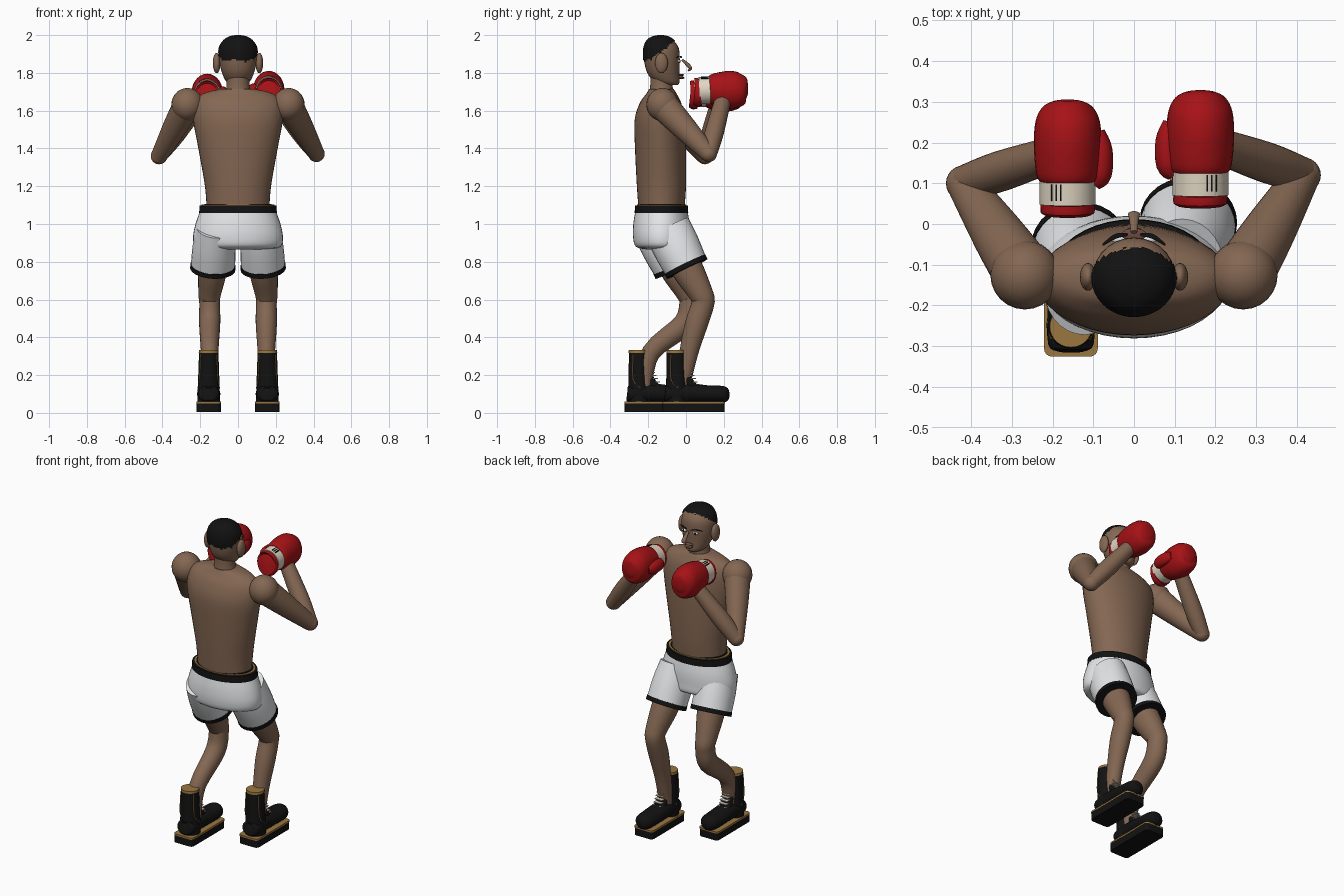
import bpy, bmesh, math, random
from mathutils import Vector

random.seed(4)
if "Cube" in bpy.data.objects:
    bpy.data.objects.remove(bpy.data.objects["Cube"], do_unlink=True)


def material(name, rgb):
    m = bpy.data.materials.new(name)
    m.use_nodes = True
    m.diffuse_color = (*rgb, 1)
    m.node_tree.nodes["Principled BSDF"].inputs["Base Color"].default_value = (*rgb, 1)
    return m


SKIN = material("brown_skin", (0.23, 0.135, 0.085))
BLACK = material("black", (0.006, 0.006, 0.006))
WHITE = material("white_satin", (0.78, 0.8, 0.81))
RED = material("red_leather", (0.38, 0.006, 0.008))
CREAM = material("cream", (0.75, 0.68, 0.55))
GOLD = material("gold_trim", (0.32, 0.18, 0.05))
LIP = material("lip_brown", (0.15, 0.07, 0.05))


def finish(name, bm, mat):
    bmesh.ops.recalc_face_normals(bm, faces=bm.faces)
    me = bpy.data.meshes.new(name)
    bm.to_mesh(me)
    bm.free()
    me.materials.append(mat)
    ob = bpy.data.objects.new(name, me)
    bpy.context.collection.objects.link(ob)
    bpy.ops.object.select_all(action='DESELECT')
    ob.select_set(True)
    bpy.context.view_layer.objects.active = ob
    bpy.ops.object.shade_smooth_by_angle(angle=math.radians(45))
    return ob


def spline(rings, steps):
    """Catmull-Rom interpolation of ring centres and radii."""
    p = [rings[0]] + list(rings) + [rings[-1]]
    out = []
    for i in range(1, len(p) - 2):
        for s in range(steps):
            t = s / steps
            out.append([0.5 * (2 * b + (c - a) * t + (2*a - 5*b + 4*c - d) * t*t
                               + (3*b - a - 3*c + d) * t**3)
                        for a, b, c, d in zip(*p[i - 1:i + 3])])
    return out + [list(rings[-1])]


def loft(name, rings, mat, steps=4, upright=False, sides=28):
    """Skin elliptical rings (x, y, z, side radius, other radius)."""
    rings = spline(rings, steps)
    bm = bmesh.new()
    loops = []
    for i, r in enumerate(rings):
        c = Vector(r[:3])
        t = Vector(rings[min(i + 1, len(rings) - 1)][:3]) - Vector(rings[max(i - 1, 0)][:3])
        t = Vector((0, 0, 1)) if upright else t.normalized()
        u = Vector((1, 0, 0))
        u = (u - t * u.dot(t)).normalized()
        v = t.cross(u)
        angles = [2 * math.pi * k / sides for k in range(sides)]
        loops.append([bm.verts.new(c + u * r[3] * math.cos(a) + v * r[4] * math.sin(a))
                      for a in angles])
    for a, b in zip(loops, loops[1:]):
        for k in range(sides):
            j = (k + 1) % sides
            bm.faces.new((a[k], a[j], b[j], b[k]))
    bm.faces.new(loops[0])
    bm.faces.new(loops[-1])
    return finish(name, bm, mat)


def ball(name, centre, radii, mat):
    bm = bmesh.new()
    bmesh.ops.create_uvsphere(bm, u_segments=24, v_segments=14, radius=1)
    bmesh.ops.scale(bm, vec=radii, verts=bm.verts)
    bmesh.ops.translate(bm, vec=centre, verts=bm.verts)
    return finish(name, bm, mat)


def box(name, centre, size, mat, round_corners=0):
    bm = bmesh.new()
    bmesh.ops.create_cube(bm, size=1)
    bmesh.ops.scale(bm, vec=size, verts=bm.verts)
    bmesh.ops.translate(bm, vec=centre, verts=bm.verts)
    if round_corners:
        upright = [e for e in bm.edges if abs(e.verts[0].co.z - e.verts[1].co.z) > 0.001]
        bmesh.ops.bevel(bm, geom=upright, offset=round_corners, segments=4,
                        affect='EDGES', profile=0.5)
    return finish(name, bm, mat)


def stack(rows):
    return [(0, y, z, rx, ry) for z, rx, ry, y in rows]


# Torso and neck
loft("torso", stack([(1.06, .165, .12, -.13), (1.2, .175, .13, -.13), (1.4, .21, .135, -.135),
                     (1.55, .237, .132, -.14), (1.64, .232, .11, -.135), (1.69, .185, .08, -.13),
                     (1.715, .09, .065, -.13)]), SKIN, upright=True, sides=40)
loft("neck", stack([(1.66, .085, .075, -.13), (1.72, .062, .06, -.13),
                    (1.82, .06, .06, -.13)]), SKIN, upright=True)

# Head and cropped hair
head_rows = [(1.735, .035, .04, -.085), (1.75, .06, .065, -.1), (1.8, .085, .085, -.12),
             (1.87, .1, .095, -.128), (1.93, .098, .092, -.13), (1.97, .074, .07, -.135),
             (1.99, .043, .04, -.135), (1.997, .01, .01, -.135)]
loft("head", stack(head_rows), SKIN, upright=True)
hair = loft("hair", stack([(z + .003, rx + .004, ry + .004, y) for z, rx, ry, y in head_rows]),
            BLACK, steps=8, upright=True, sides=56)
bm = bmesh.new()
bm.from_mesh(hair.data)
bald = [f for f in bm.faces if f.calc_center_median().z < 1.865 + random.uniform(-.006, .006)
        + max(0, f.calc_center_median().y + .19) * .8]
bmesh.ops.delete(bm, geom=bald, context='FACES')
bm.to_mesh(hair.data)
bm.free()

# Face
loft("nose", [(0, -.02, 1.87, .008, .006), (0, .012, 1.84, .012, .01),
              (0, .024, 1.822, .015, .008), (0, .01, 1.812, .01, .004)], SKIN, sides=12)
ball("upper_lip", (0, -.026, 1.789), (.03, .016, .006), LIP)
ball("teeth", (0, -.026, 1.782), (.02, .012, .004), WHITE)
ball("lower_lip", (0, -.026, 1.774), (.026, .018, .007), LIP)
for side, s in (("left", 1), ("right", -1)):
    ball(side + "_ear", (s * .113, -.13, 1.852), (.02, .034, .054), SKIN)
    ball(side + "_eye", (s * .04, -.038, 1.862), (.018, .008, .008), WHITE)
    ball(side + "_pupil", (s * .04, -.033, 1.862), (.007, .005, .007), BLACK)
    loft(side + "_brow", [(s * .018, -.026, 1.88, .003, .004), (s * .045, -.03, 1.889, .006, .006),
                          (s * .075, -.05, 1.88, .003, .003)], BLACK, upright=True, sides=10)

# Shorts: seat and waistband
loft("shorts_seat", stack([(.865, .16, .09, -.12), (.88, .225, .14, -.125), (.93, .238, .15, -.13),
                           (1.0, .225, .149, -.13), (1.07, .2, .138, -.13)]),
     WHITE, upright=True, sides=40)
loft("waistband", stack([(1.058, .206, .142, -.13), (1.098, .203, .14, -.13)]),
     BLACK, steps=1, upright=True, sides=40)
loft("waistband_lining", stack([(1.08, .192, .13, -.13), (1.102, .192, .13, -.13)]),
     GOLD, steps=1, upright=True, sides=40)
loft("waistband_inner_edge", stack([(1.08, .178, .122, -.13), (1.105, .178, .122, -.13)]),
     BLACK, steps=1, upright=True, sides=40)


def leg(side, s, hem_y, knee_y, boot_y):
    x = s * .133
    hem = Vector((x, hem_y, .775))
    hip = Vector((s * .12, hem_y - .1, .98))
    down = (hem - hip).normalized()
    # Shorts leg with dark hem
    loft(side + "_shorts_leg", [(*hip, .1, .125), (*hip.lerp(hem, .5), .114, .125),
                                (*hem, .117, .117)], WHITE, upright=False)
    loft(side + "_shorts_hem", [(*(hem - down * .012), .119, .119), (*(hem + down * .014), .12, .12)],
         BLACK, steps=1)
    # Thigh, knee and shin
    loft(side + "_leg", [(*hip, .08, .08), (*hem, .078, .085), (s * .15, knee_y - .01, .63, .06, .064),
                         (s * .15, knee_y, .58, .055, .06),
                         (s * .15, knee_y - .035, .47, .056, .06),
                         (s * .15, boot_y + .065, .32, .046, .05),
                         (s * .15, boot_y + .03, .14, .04, .04)], SKIN)
    boot(side, s * .155, s, boot_y)


def boot(side, x, s, y):
    box(side + "_sole", (x, y + .09, .027), (.13, .33, .044), BLACK, .02)
    box(side + "_welt", (x, y + .09, .054), (.132, .332, .01), GOLD, .02)
    loft(side + "_boot_foot", [(x, y - .062, .1, .03, .03), (x, y - .045, .1, .056, .046),
                               (x, y + .06, .105, .058, .052), (x, y + .17, .1, .062, .045),
                               (x, y + .24, .098, .055, .045), (x, y + .27, .097, .036, .034),
                               (x, y + .28, .097, .01, .012)], BLACK)
    loft(side + "_boot_shaft", [(x, y, .06, .06, .058), (x, y, .16, .057, .055),
                                (x, y - .002, .326, .051, .05)], BLACK, upright=True)
    loft(side + "_boot_collar", [(x, y - .002, .318, .053, .052), (x, y - .002, .332, .052, .051)],
         GOLD, steps=1, upright=True)
    loft(side + "_boot_tongue", [(x, y + .035, .23, .03, .02), (x, y + .075, .15, .036, .025),
                                 (x, y + .13, .11, .04, .02)], BLACK)
    # Laces and side seams
    for i in range(5):
        box(f"{side}_lace_{i}", (x, y + .07 + i * .009, .215 - i * .017), (.05, .03, .005), CREAM)
    for k in (-1, 1):
        loft(f"{side}_seam_{k}", [(x + k * .043, y - .03, .31, .003, .003),
                                  (x + k * .049, y - .03, .18, .003, .003),
                                  (x + k * .057, y + .01, .13, .003, .003)], GOLD, sides=6)


def arm(side, s, elbow, glove_y, glove_z):
    e = Vector(elbow)
    shoulder = Vector((s * .268, -.125, 1.632))
    wrist = Vector((s * .185, glove_y + .155, glove_z - .04))
    ball(side + "_shoulder", shoulder, (.085, .085, .088), SKIN)
    loft(side + "_upper_arm", [(*shoulder, .075, .08), (*shoulder.lerp(e, .45), .064, .066),
                               (*e, .043, .045)], SKIN)
    ball(side + "_elbow", e, (.044, .044, .044), SKIN)
    loft(side + "_forearm", [(*e, .042, .044), (*e.lerp(wrist, .4), .05, .05),
                             (*wrist, .04, .042)], SKIN)
    # Glove: rim, cuff, padded fist, thumb
    x, y, z = s * .163, glove_y, glove_z

    def along(rows):
        return [(x, y + dy, z + dz, rx, rz) for dy, dz, rx, rz in rows]
    loft(side + "_glove_rim", along([(0, -.015, .055, .06), (.006, -.015, .066, .075),
                                     (.03, -.012, .066, .075)]), RED)
    loft(side + "_glove_cuff", along([(.026, -.006, .069, .072), (.085, -.003, .069, .074)]),
         CREAM, steps=1)
    loft(side + "_glove_fist", along([(.08, 0, .066, .074), (.1, 0, .077, .085),
                                      (.17, -.002, .083, .1), (.23, 0, .079, .094),
                                      (.265, .004, .062, .072), (.28, .004, .035, .04),
                                      (.284, .004, .008, .01)]), RED)
    loft(side + "_glove_thumb", [(s * .1, y + .075, z - .005, .018, .02),
                                 (s * .085, y + .1, z - .005, .03, .035),
                                 (s * .082, y + .16, z - .005, .029, .036),
                                 (s * .092, y + .205, z - .005, .02, .024)], RED)
    for i in range(3):
        box(f"{side}_cuff_stripe_{i}", (s * (.18 + i * .011), y + .055, z + .066 - i * .004),
            (.003, .04, .007), BLACK)


leg("left", 1, 0, .09, -.05)
leg("right", -1, -.06, .025, -.25)
arm("left", 1, (.415, .12, 1.372), .045, 1.712)
arm("right", -1, (-.418, .1, 1.36), .022, 1.697)
